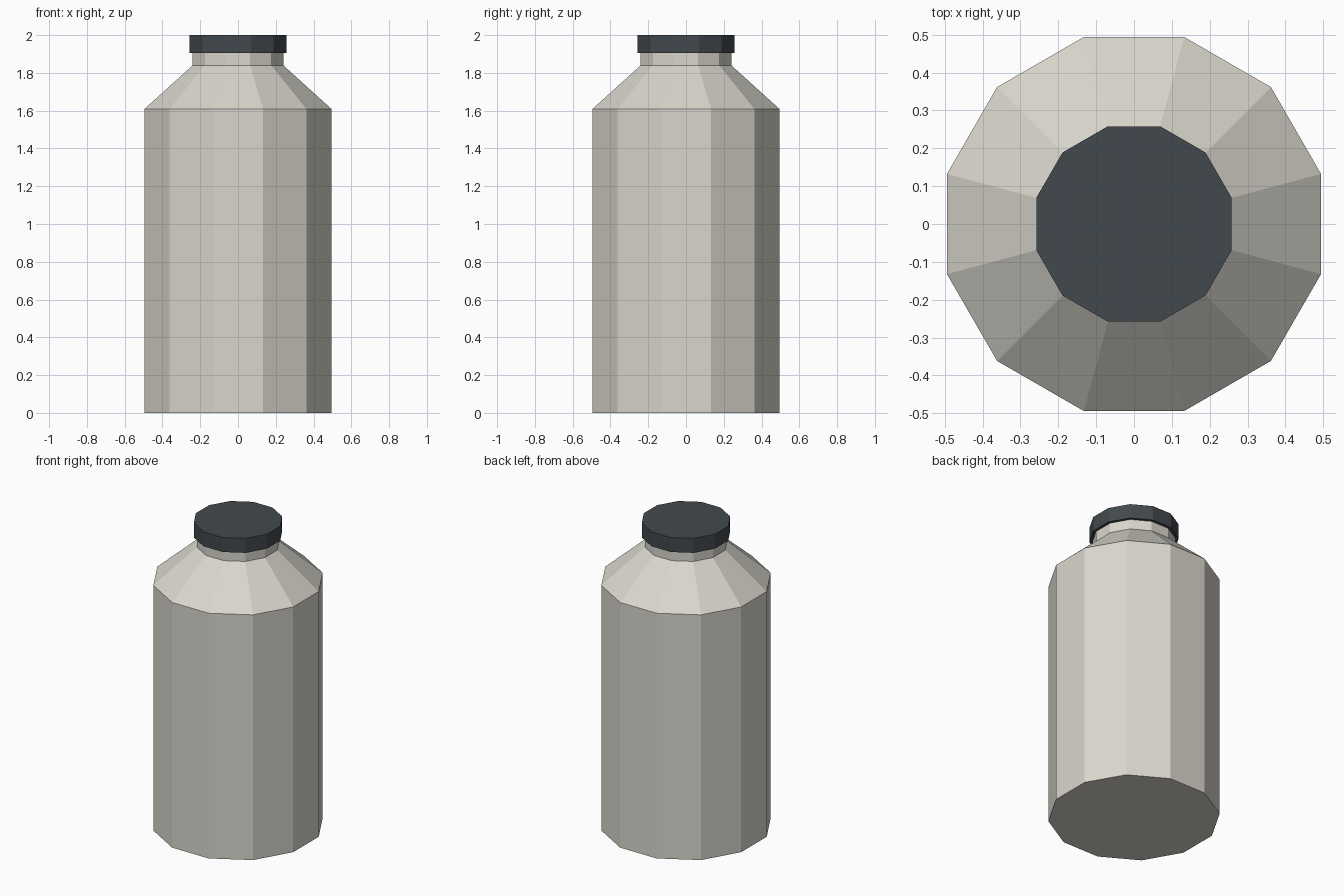
import bpy
import bmesh
import math

SIDES = 12

cube = bpy.data.objects.get("Cube")
if cube:
    bpy.data.objects.remove(cube, do_unlink=True)


def make_material(name, rgb):
    mat = bpy.data.materials.new(name)
    mat.use_nodes = True
    colour = (*rgb, 1.0)
    mat.diffuse_color = colour
    mat.node_tree.nodes["Principled BSDF"].inputs["Base Color"].default_value = colour
    return mat


def lathe(name, profile, mat):
    """Closed faceted solid from (apothem, height) pairs, flat side facing front."""
    bm = bmesh.new()
    rings = []
    for apothem, z in profile:
        r = apothem / math.cos(math.pi / SIDES)
        angles = [2 * math.pi * (i + 0.5) / SIDES for i in range(SIDES)]
        rings.append([bm.verts.new((r * math.cos(a), r * math.sin(a), z)) for a in angles])
    for low, high in zip(rings, rings[1:]):
        for i in range(SIDES):
            j = (i + 1) % SIDES
            bm.faces.new((low[i], low[j], high[j], high[i]))
    bm.faces.new(rings[0][::-1])
    bm.faces.new(rings[-1])
    mesh = bpy.data.meshes.new(name)
    bm.to_mesh(mesh)
    bm.free()
    mesh.materials.append(mat)
    obj = bpy.data.objects.new(name, mesh)
    bpy.context.collection.objects.link(obj)
    return obj


off_white = make_material("off_white", (0.70, 0.675, 0.61))
charcoal = make_material("charcoal", (0.055, 0.066, 0.075))

# Body with sloped shoulder and neck
lathe("bottle_body", [(0.494, 0), (0.494, 1.61), (0.24, 1.84), (0.24, 1.91)], off_white)

# Screw lid
lathe("bottle_lid", [(0.258, 1.905), (0.258, 2.0)], charcoal)
